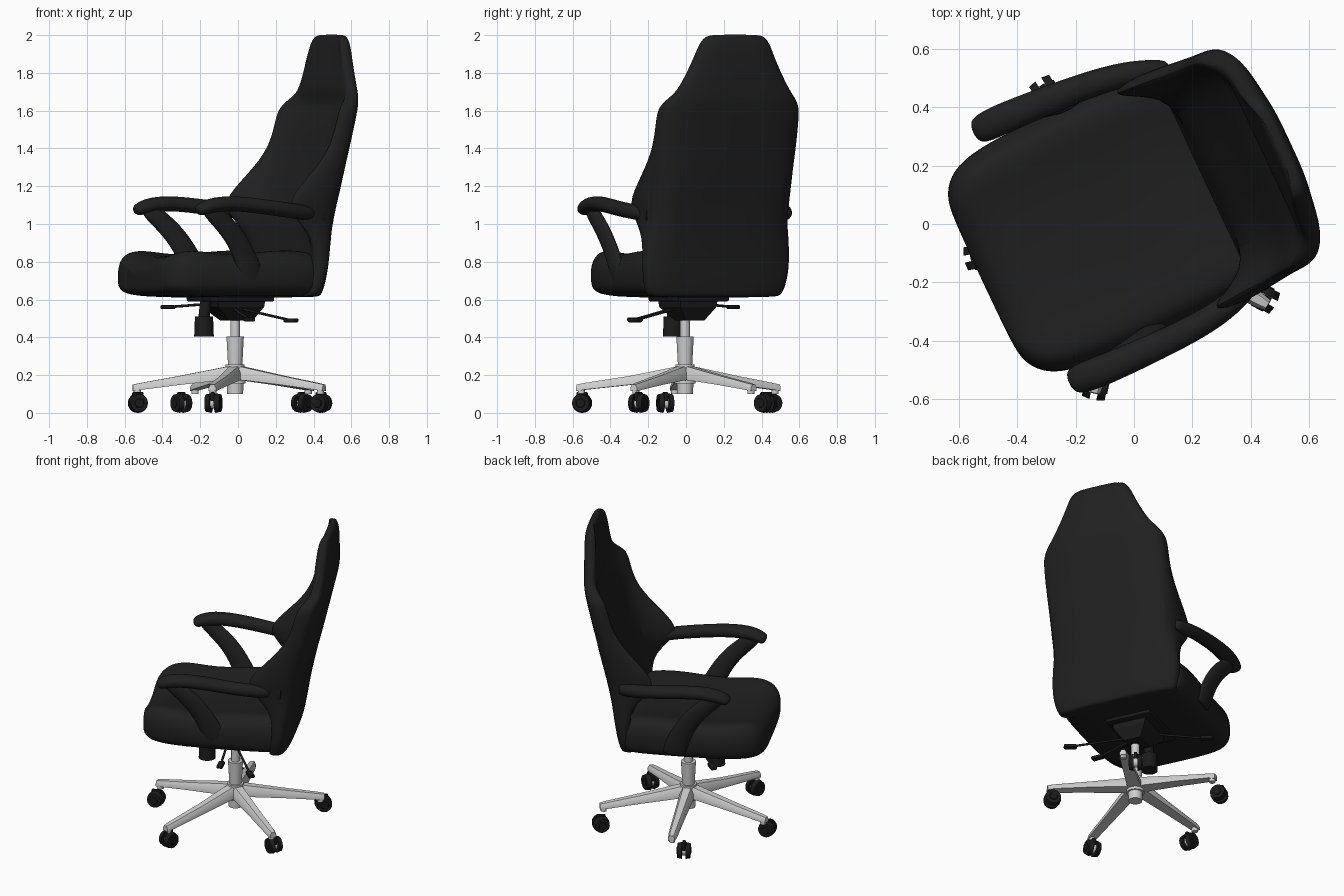
import bpy, bmesh, math
from mathutils import Matrix, Vector

if "Cube" in bpy.data.objects:
    bpy.data.objects.remove(bpy.data.objects["Cube"])

ANG = math.radians(25)          # chair is swivelled: local +x points to its back


def mat(name, c):
    m = bpy.data.materials.new(name)
    m.diffuse_color = (*c, 1)
    m.use_nodes = True
    m.node_tree.nodes["Principled BSDF"].inputs["Base Color"].default_value = m.diffuse_color
    return m


BLACK = mat("black leather", (0.014, 0.014, 0.014))
PLASTIC = mat("black plastic", (0.011, 0.011, 0.011))
SILVER = mat("silver metal", (0.62, 0.62, 0.62))


def finish(bm, name, m, matrix=None, subsurf=0, angle=40):
    bmesh.ops.recalc_face_normals(bm, faces=bm.faces)
    me = bpy.data.meshes.new(name)
    bm.to_mesh(me)
    bm.free()
    ob = bpy.data.objects.new(name, me)
    bpy.context.collection.objects.link(ob)
    me.materials.append(m)
    if matrix:
        ob.matrix_world = matrix
    if subsurf:
        md = ob.modifiers.new("smooth", 'SUBSURF')
        md.levels = md.render_levels = subsurf
    bpy.ops.object.select_all(action='DESELECT')
    ob.select_set(True)
    bpy.context.view_layer.objects.active = ob
    bpy.ops.object.shade_smooth_by_angle(angle=math.radians(angle))
    return ob


def loft(rings, name, m, matrix=None, subsurf=0, angle=40):
    bm = bmesh.new()
    vs = [[bm.verts.new(p) for p in r] for r in rings]
    n = len(vs[0])
    for a, b in zip(vs, vs[1:]):
        for i in range(n):
            bm.faces.new((a[i], a[(i + 1) % n], b[(i + 1) % n], b[i]))
    bm.faces.new(vs[0])
    bm.faces.new(vs[-1])
    return finish(bm, name, m, matrix, subsurf, angle)


def cyl(name, m, p, q, r1, r2, seg=24):
    p, q = Vector(p), Vector(q)
    d = q - p
    bm = bmesh.new()
    bmesh.ops.create_cone(bm, cap_ends=True, segments=seg, radius1=r1, radius2=r2, depth=d.length)
    M = Matrix.Translation((p + q) / 2) @ d.to_track_quat('Z', 'Y').to_matrix().to_4x4()
    return finish(bm, name, m, M)


def box(name, m, size, matrix, bevel=0.01):
    bm = bmesh.new()
    bmesh.ops.create_cube(bm, size=1, matrix=Matrix.Diagonal((*size, 1)))
    bmesh.ops.bevel(bm, geom=bm.edges[:], offset=bevel, segments=2, affect='EDGES', profile=0.5)
    return finish(bm, name, m, matrix)


def local(v=0.0, u=0.0, z=0.0):
    return Matrix.Rotation(ANG, 4, 'Z') @ Matrix.Translation((u, v, z))


def mirror_ring(half):
    # half profile starts and ends on the centre line (second value = sideways)
    return half + [(a, -b) for a, b in half[-2:0:-1]]


# backrest: z, half width, rear, wing front, inner surface
BACK = [(0.612, .36, .345, .25, .24), (0.622, .385, .362, .25, .25), (0.72, .415, .38, .27, .27),
        (0.85, .415, .402, .27, .285), (0.94, .41, .42, .24, .295), (1.03, .41, .44, .14, .305),
        (1.11, .42, .457, .09, .32), (1.20, .415, .482, .16, .35), (1.38, .40, .525, .36, .42),
        (1.55, .40, .565, .40, .47), (1.62, .395, .582, .42, .51), (1.67, .355, .59, .48, .51),
        (1.71, .315, .593, .51, .495), (1.86, .235, .602, .51, .52), (1.95, .20, .603, .52, .535),
        (1.992, .17, .59, .53, .54), (2.003, .125, .575, .55, .555)]
rings = []
for z, w, r, f, i in BACK:
    w *= 1.02
    half = [(r, 0), (r, .6 * w), (r - .2 * min(.16, r - f), .92 * w), (r - .45 * (r - f), w),
            (f + .2 * (r - f), w), (f, .95 * w), (f + .45 * (i - f), .85 * w), (i, .68 * w), (i, 0)]
    rings.append([(a, b, z) for a, b in mirror_ring(half)])
loft(rings, "backrest", BLACK, local(.027), 2, 50)

# seat cushion: position, half width, underside, top
SEAT = [(-.553, .24, .66, .77), (-.54, .32, .635, .81), (-.485, .385, .62, .855), (-.38, .415, .613, .868),
        (-.22, .422, .61, .84), (-.05, .425, .61, .852), (.12, .425, .61, .868), (.28, .415, .61, .86),
        (.34, .39, .62, .82)]
rings = []
for u, w, b, t in SEAT:
    h = t - b
    half = [(b, 0), (b, .8 * w), (b + .03, .96 * w), (b + .3 * h, w), (b + .7 * h, w),
            (t - .01, .9 * w), (t, .75 * w), (t - .025, .5 * w), (t - .035, 0)]
    rings.append([(u, v, z) for z, v in mirror_ring(half)])
loft(rings, "seat", BLACK, local(.045), 2, 50)


# armrests and their struts: sweep of a rounded section in the u-z plane
def sweep(pts, name, side, du, dv=0.0, rear=0.0):
    rings = []
    for k, (u, v, z, a, b) in enumerate(pts):
        p0, p1 = pts[max(k - 1, 0)], pts[min(k + 1, len(pts) - 1)]
        t = Vector((p1[0] - p0[0], 0, p1[2] - p0[2])).normalized()
        nrm = Vector((-t.z, 0, t.x))
        v += dv + rear * (u + .4)
        ring = []
        for j in range(8):
            c, s = math.cos(math.pi * (j + .5) / 4), math.sin(math.pi * (j + .5) / 4)
            ring.append(Vector((u + du, side * v, z)) + Vector((0, a * c * 1.1, 0)) + nrm * b * s * 1.1)
        rings.append(ring)
    loft(rings, name, BLACK, local(.06), 2, 50)


for side, nm, du, dv, rear in ((1, "left", .05, -.01, -.04), (-1, "right", -.015, -.005, .03)):
    sweep([(-.41, .465, 1.065, .03, .02), (-.395, .465, 1.075, .05, .035), (-.32, .47, 1.105, .054, .04),
           (-.18, .47, 1.11, .05, .04), (0, .465, 1.088, .046, .04), (.15, .45, 1.07, .043, .04),
           (.27, .41, 1.055, .04, .04), (.29, .40, 1.055, .03, .03)], nm + "_armrest", side, du, dv, rear)
    sweep([(-.35, .46, 1.10, .028, .045), (-.28, .455, 1.04, .03, .05), (-.18, .445, .95, .03, .057),
           (-.11, .43, .84, .03, .062), (-.065, .42, .74, .03, .07), (-.045, .41, .665, .026, .07),
           (-.045, .405, .655, .02, .06)], nm + "_arm_strut", side, du - .01, dv)
    # bracket where the arm meets the backrest
    box(nm + "_arm_bracket", PLASTIC, (.09, .04, .07), local(.027 + side * .395, .29, 1.05))

# tilt mechanism under the seat
box("seat_plate", PLASTIC, (.38, .30, .03), local(.03, -.03, .605))
rings = [[(u * s + o, v * s, z) for u, v in ((-.14, -.11), (.14, -.11), (.14, .11), (-.14, .11))]
         for z, s, o in ((.605, 1, 0), (.56, .95, 0), (.49, .5, .02))]
loft(rings, "tilt_mechanism", PLASTIC, local(.02, -.02), 0, 20)
cyl("tension_knob", PLASTIC, (-.18, -.07, .405), (-.18, -.07, .51), .052, .048)
cyl("tension_rod", PLASTIC, (-.18, -.07, .5), (-.17, -.07, .6), .03, .03)
for k, (p, q) in enumerate([((-.12, .06, .58), (-.37, .25, .56)), ((.02, -.06, .55), (.28, -.27, .49)),
                            ((-.02, -.08, .55), (.06, -.27, .495))]):
    cyl("lever_%d" % k, PLASTIC, p, q, .007, .007, 10)
    d = Vector(q) - Vector(p)
    box("lever_paddle_%d" % k, PLASTIC, (.08, .04, .022),
        Matrix.Translation(q) @ Matrix.Rotation(math.atan2(d.y, d.x), 4, 'Z'), .008)

# gas column and hub
CX, CY = -.015, -.005
for nm, z0, z1, r0, r1 in (("piston", .38, .52, .026, .026), ("column_sleeve", .22, .405, .036, .046),
                           ("hub", .155, .255, .055, .05), ("hub_lower_tube", .10, .2, .042, .046)):
    cyl(nm, SILVER, (CX, CY, z0), (CX, CY, z1), r0, r1, 32)

# five star base legs with twin-wheel casters
CASTERS = [(-.13, -.55), (.44, -.25), (.34, .42), (-.30, .45), (-.53, -.11)]
for k, (x, y) in enumerate(CASTERS):
    a = math.radians(258 + 72 * k)
    M = Matrix.Translation((CX, CY, 0)) @ Matrix.Rotation(a, 4, 'Z')
    rings = []
    end = .585 if k == 0 else .545
    for u, w, b, t in ((.02, .042, .175, .25), (.08, .042, .172, .238), (.30, .034, .148, .195),
                       (end - .04, .027, .122, .158), (end, .02, .115, .15)):
        rings.append([(u, -w, b), (u, w, b), (u, w, b + .5 * (t - b)), (u, .55 * w, t),
                      (u, -.55 * w, t), (u, -w, b + .5 * (t - b))])
    loft(rings, "base_leg_%d" % k, SILVER, M, 0, 35)
    tip = M @ Vector((end - .024, 0, .13))
    cyl("caster_stem_%d" % k, SILVER, (tip.x, tip.y, .10), tip, .019, .019, 16)
    c = Vector((x, y, .052))
    d = Vector((x - CX, y - CY, 0)).normalized()
    t = Vector((-d.y, d.x, 0))
    for s in (-1, 1):
        cyl("caster_wheel_%d_%s" % (k, "a" if s < 0 else "b"), PLASTIC,
            c + t * s * .012, c + t * s * .04, .052, .046, 24)
        cyl("caster_cap_%d_%s" % (k, "a" if s < 0 else "b"), PLASTIC,
            c + t * s * .038, c + t * s * .044, .026, .022, 16)
    cyl("caster_axle_%d" % k, SILVER, c - t * .02, c + t * .02, .03, .03, 16)
    box("caster_hood_%d" % k, PLASTIC, (.06, .022, .05),
        Matrix.Translation((c.x, c.y, .085)) @ Matrix.Rotation(math.atan2(d.y, d.x), 4, 'Z'), .006)
